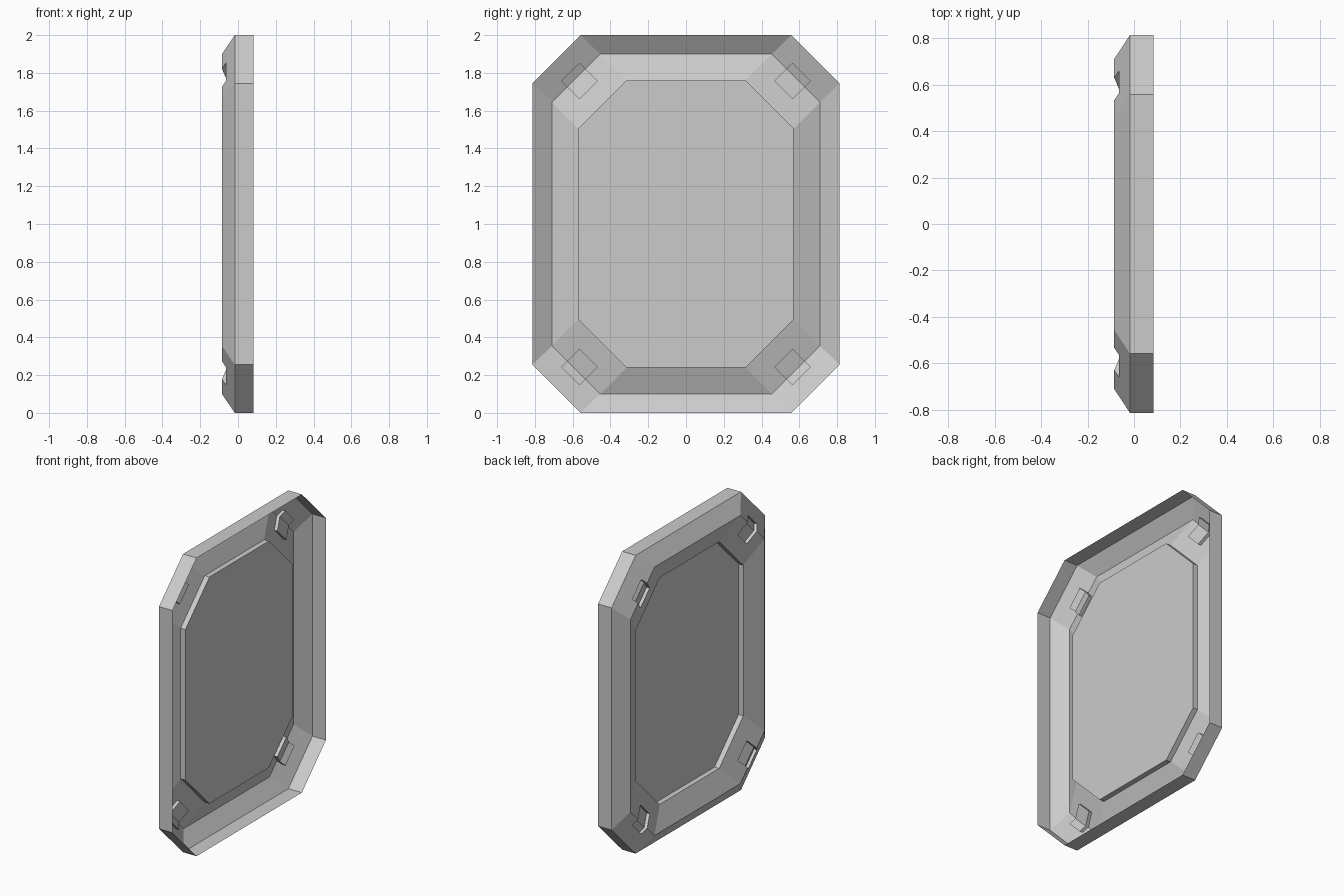
import bpy, bmesh
from mathutils import Vector

if "Cube" in bpy.data.objects:
    bpy.data.objects.remove(bpy.data.objects["Cube"])

bm = bmesh.new()


def octagon(x, hy, hz, cut=0.255):
    """Ring of vertices: a rectangle with clipped corners, facing x."""
    pts = [(hy, hz - cut), (hy - cut, hz), (cut - hy, hz), (-hy, hz - cut),
           (-hy, cut - hz), (cut - hy, -hz), (hy - cut, -hz), (hy, cut - hz)]
    return [bm.verts.new((x, y, 1 + z)) for y, z in pts]


# Open-backed frame section: rim wall, outer bevel, inner slope, step, panel
profile = [(0.083, 0.813, 1.0), (-0.017, 0.813, 1.0), (-0.085, 0.71, 0.9),
           (-0.026, 0.57, 0.76), (0.009, 0.57, 0.76)]
rings = [octagon(*p) for p in profile]
corner_faces = {}
for band, (a, b) in enumerate(zip(rings, rings[1:])):
    for i in range(8):
        j = (i + 1) % 8
        f = bm.faces.new((a[i], a[j], b[j], b[i]))
        if band in (1, 2) and i % 2 == 0:
            corner_faces.setdefault(i, []).append(f)
bm.faces.new(rings[-1])

# Square notches straddling the ridge at each clipped corner
for i, faces in corner_faces.items():
    sy = 1 if i in (0, 6) else -1
    sz = 1 if i in (0, 2) else -1
    out = Vector((0, sy, sz)).normalized()
    along = Vector((0, -sy, sz)).normalized()
    mid = Vector((0, 0.564 * sy, 1 + 0.757 * sz))
    half = 0.068
    for d in (out, -out, along, -along):
        geom = set(faces)
        for f in faces:
            geom.update(f.edges, f.verts)
        res = bmesh.ops.bisect_plane(bm, geom=list(geom), dist=1e-5,
                                     plane_co=mid + d * half, plane_no=d)
        cut = [g for g in res['geom'] if isinstance(g, bmesh.types.BMFace)]
        # keep only the pieces on the notch side of this cut
        faces = [f for f in cut
                 if (f.calc_center_median() - mid).dot(d) < half]
    res = bmesh.ops.extrude_face_region(bm, geom=faces)
    moved = [g for g in res['geom'] if isinstance(g, bmesh.types.BMVert)]
    bmesh.ops.translate(bm, verts=moved, vec=(0.022, 0, 0))
    old = [f for f in faces if f.is_valid]
    if old:
        bmesh.ops.delete(bm, geom=old, context='FACES')

bmesh.ops.recalc_face_normals(bm, faces=bm.faces)
mesh = bpy.data.meshes.new("wall_panel")
bm.to_mesh(mesh)
bm.free()
panel = bpy.data.objects.new("wall_panel", mesh)
bpy.context.collection.objects.link(panel)
